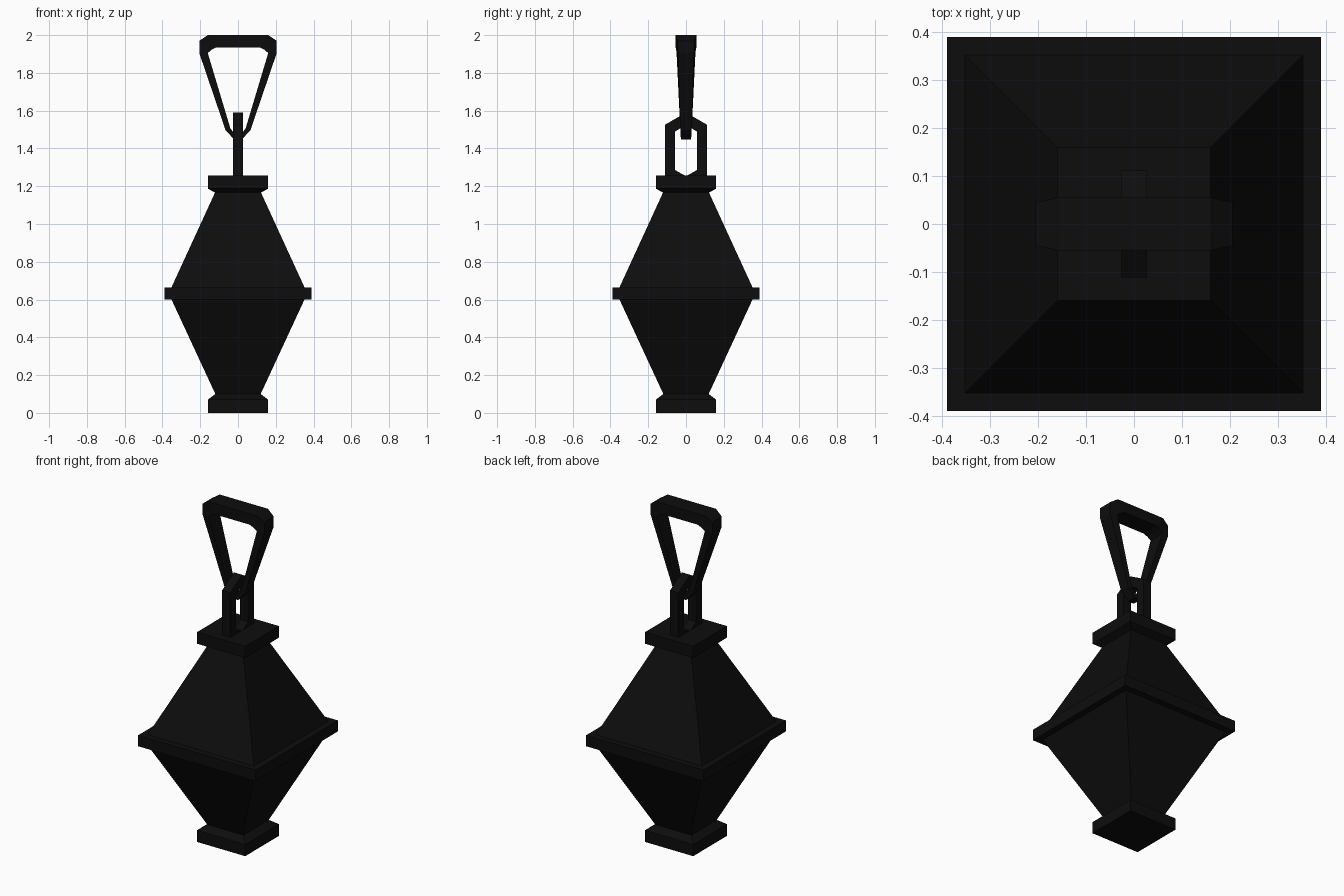
import bpy
import bmesh

cube = bpy.data.objects.get("Cube")
if cube:
    bpy.data.objects.remove(cube, do_unlink=True)

black = bpy.data.materials.new("black_iron")
black.use_nodes = True
colour = (0.004, 0.004, 0.004, 1)
black.diffuse_color = colour
black.node_tree.nodes["Principled BSDF"].inputs["Base Color"].default_value = colour


def finish(name, bm):
    bmesh.ops.recalc_face_normals(bm, faces=bm.faces)
    mesh = bpy.data.meshes.new(name)
    bm.to_mesh(mesh)
    bm.free()
    mesh.materials.append(black)
    obj = bpy.data.objects.new(name, mesh)
    bpy.context.collection.objects.link(obj)
    return obj


def square_solid(name, profile):
    """Stack square sections given as (half width, height)."""
    bm = bmesh.new()
    rings = [[bm.verts.new((sx * w, sy * w, z))
              for sx, sy in ((-1, -1), (1, -1), (1, 1), (-1, 1))]
             for w, z in profile]
    for low, high in zip(rings, rings[1:]):
        for i in range(4):
            j = (i + 1) % 4
            bm.faces.new((low[i], low[j], high[j], high[i]))
    bm.faces.new(rings[0])
    bm.faces.new(rings[-1])
    return finish(name, bm)


def mirrored(half):
    """Close a right-hand outline, given as (across, height, half depth)."""
    return half + [(-a, z, d) for a, z, d in reversed(half) if a > 0]


def loop_frame(name, outer, inner, along_y=False):
    """Closed frame between two matching outlines."""
    bm = bmesh.new()

    def point(a, z, d):
        return bm.verts.new((d, a, z) if along_y else (a, d, z))

    sections = [(point(*o), point(*i),
                 point(i[0], i[1], -i[2]), point(o[0], o[1], -o[2]))
                for o, i in zip(mirrored(outer), mirrored(inner))]
    for s, t in zip(sections, sections[1:] + sections[:1]):
        for i in range(4):
            j = (i + 1) % 4
            bm.faces.new((s[i], s[j], t[j], t[i]))
    return finish(name, bm)


# Foot, tapered body halves, middle band and cap
square_solid("foot", [(0.16, 0), (0.16, 0.07), (0.12, 0.1)])
square_solid("lower_body", [(0.12, 0.1), (0.352, 0.6)])
square_solid("middle_band", [(0.39, 0.6), (0.39, 0.665)])
square_solid("upper_body", [(0.352, 0.665), (0.12, 1.17)])
square_solid("cap", [(0.12, 1.165), (0.16, 1.188), (0.16, 1.257)])

# Hexagonal link standing in the cap
t = 0.027
loop_frame("link",
           [(0, 1.59, t), (0.112, 1.525, t), (0.112, 1.25, t), (0, 1.19, t)],
           [(0, 1.525, t), (0.057, 1.49, t), (0.057, 1.285, t), (0, 1.253, t)],
           along_y=True)

# Tapered hanging handle
loop_frame("handle",
           [(0.16, 2.0, 0.055), (0.205, 1.97, 0.045), (0.205, 1.905, 0.042),
            (0.066, 1.497, 0.03), (0.02, 1.447, 0.027)],
           [(0.114, 1.935, 0.055), (0.14, 1.922, 0.052), (0.16, 1.905, 0.05),
            (0.04, 1.505, 0.03), (0.018, 1.478, 0.027)])
